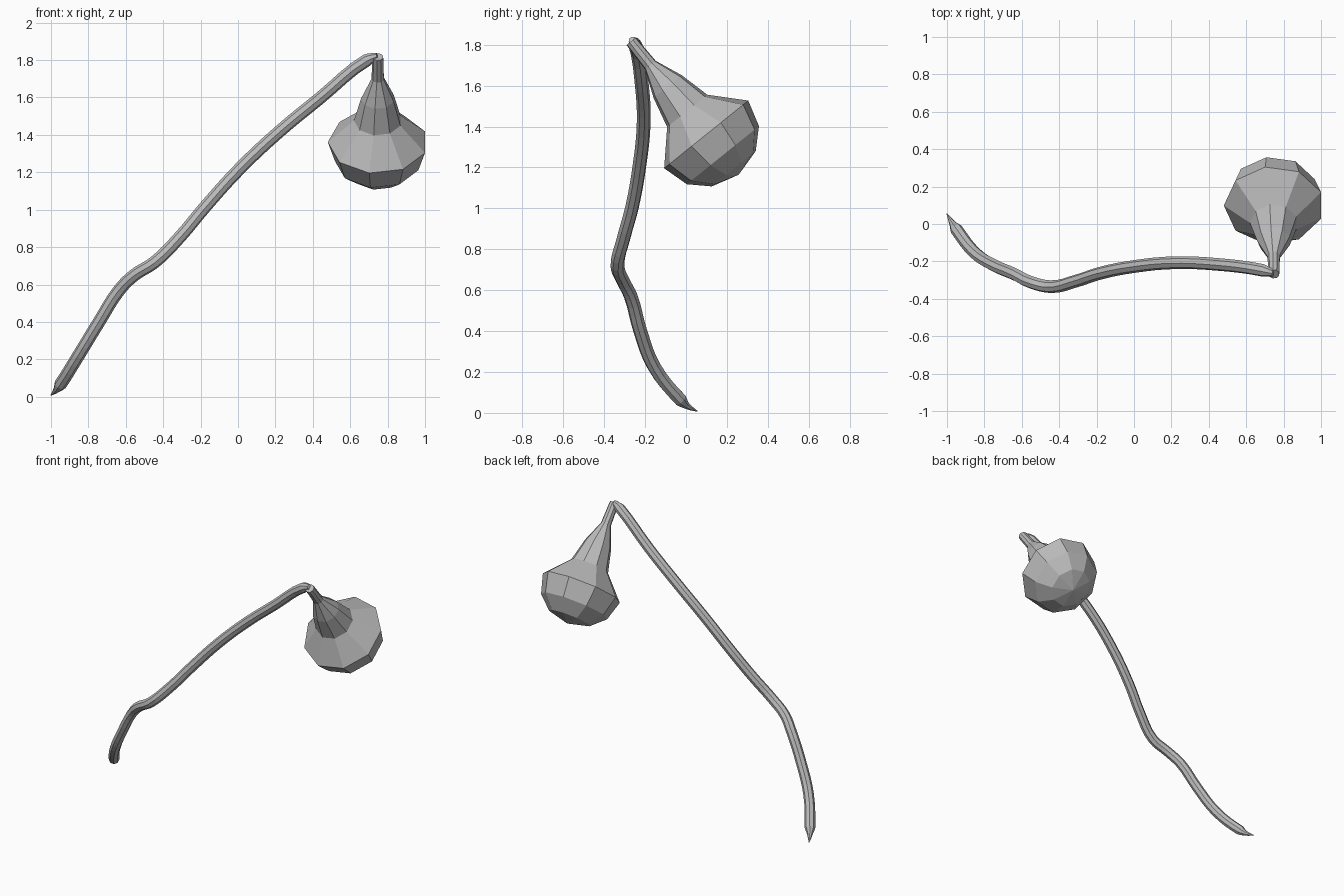
import bpy
import bmesh
from math import cos, sin, tau
from mathutils import Vector

cube = bpy.data.objects.get("Cube")
if cube:
    bpy.data.objects.remove(cube, do_unlink=True)

# One plain grey
grey = bpy.data.materials.new("plain grey")
grey.use_nodes = True
color = (0.5, 0.5, 0.5, 1)
grey.diffuse_color = color
grey.node_tree.nodes["Principled BSDF"].inputs["Base Color"].default_value = color


def add_object(name, data):
    obj = bpy.data.objects.new(name, data)
    bpy.context.collection.objects.link(obj)
    data.materials.append(grey)
    return obj


# Gourd: nine-sided profile turned about a tilted axis
SIDES = 9
top = Vector((0.748, -0.268, 1.817))
axis = Vector((0, 0.627, -0.779))
across = Vector((1, 0, 0))
up = Vector((0, 0.779, 0.627))
profile = [(0, 0.03), (0.15, 0.034), (0.285, 0.09), (0.437, 0.128),
           (0.585, 0.268), (0.715, 0.23), (0.80, 0.14)]

bm = bmesh.new()
rings = []
for t, r in profile:
    rings.append([bm.verts.new(top + axis * t
                               - across * r * cos(tau * i / SIDES)
                               + up * r * sin(tau * i / SIDES))
                  for i in range(SIDES)])
for a, b in zip(rings, rings[1:]):
    for i in range(SIDES):
        j = (i + 1) % SIDES
        bm.faces.new((a[i], a[j], b[j], b[i]))
bm.faces.new(rings[0])
pole = bm.verts.new(top + axis * 0.838)
for i in range(SIDES):
    bm.faces.new((rings[-1][i], rings[-1][(i + 1) % SIDES], pole))
bmesh.ops.recalc_face_normals(bm, faces=bm.faces)
mesh = bpy.data.meshes.new("gourd")
bm.to_mesh(mesh)
bm.free()
add_object("gourd", mesh)

# Vine: eight-sided tube along a bent path, tapering at both ends
path = [(-1.0, 0.055, 0.008, 0.08), (-0.972, 0.005, 0.035, 0.5),
        (-0.95, -0.028, 0.065, 1), (-0.85, -0.155, 0.225, 1),
        (-0.74, -0.225, 0.405, 1), (-0.635, -0.27, 0.57, 1),
        (-0.555, -0.31, 0.65, 1), (-0.445, -0.335, 0.72, 1),
        (-0.31, -0.305, 0.855, 1), (-0.18, -0.263, 1.01, 1),
        (0.01, -0.226, 1.22, 1), (0.22, -0.207, 1.417, 1),
        (0.435, -0.215, 1.594, 1), (0.69, -0.248, 1.80, 1),
        (0.745, -0.262, 1.822, 0.55)]
curve = bpy.data.curves.new("vine", "CURVE")
curve.dimensions = "3D"
curve.bevel_depth = 0.034
curve.bevel_resolution = 2
curve.resolution_u = 4
curve.use_fill_caps = True
spline = curve.splines.new("BEZIER")
spline.bezier_points.add(len(path) - 1)
for point, (x, y, z, r) in zip(spline.bezier_points, path):
    point.co = (x, y, z)
    point.radius = r
    point.handle_left_type = point.handle_right_type = "AUTO"
spline.use_smooth = False
vine = add_object("vine", curve)
bpy.ops.object.select_all(action="DESELECT")
vine.select_set(True)
bpy.context.view_layer.objects.active = vine
bpy.ops.object.convert(target="MESH")
bpy.ops.object.shade_flat()
